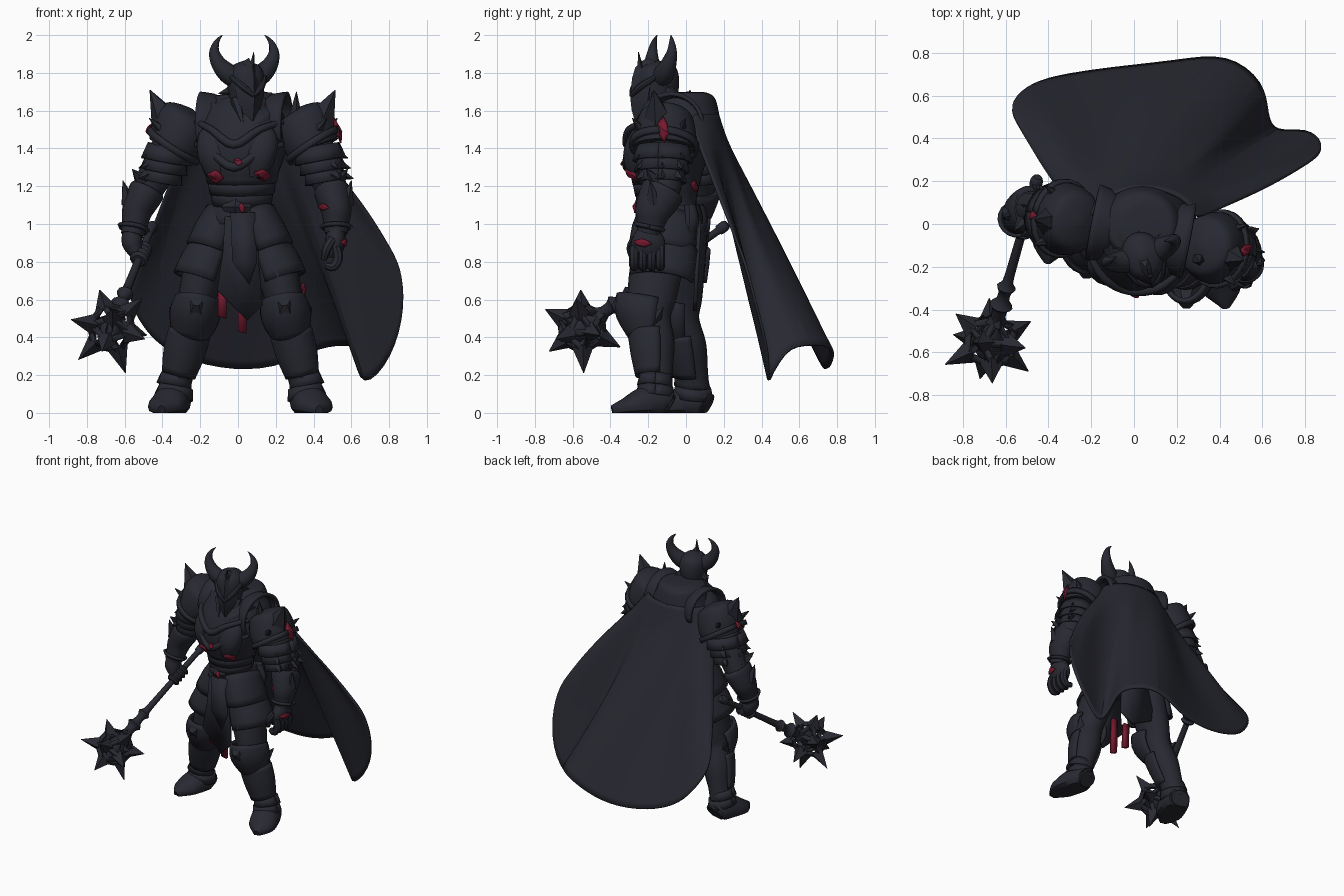
import bpy, bmesh, math, random
from mathutils import Matrix, Vector
from mathutils.bvhtree import BVHTree

random.seed(4)
cube = bpy.data.objects.get("Cube")
if cube:
    bpy.data.objects.remove(cube, do_unlink=True)


def material(name, color):
    mat = bpy.data.materials.new(name)
    mat.use_nodes = True
    mat.diffuse_color = color
    mat.node_tree.nodes["Principled BSDF"].inputs["Base Color"].default_value = color
    return mat


DARK = material("dark iron", (.021, .022, .031, 1))
RED = material("dark crimson", (.18, .01, .028, 1))
IDENT = Matrix.Identity(4)
parts = []


def build(name, verts, faces, M=IDENT, mat=DARK, solid=0, sub=0):
    """Mesh object from points, kept above the ground."""
    pts = [M @ Vector(v) for v in verts]
    me = bpy.data.meshes.new(name)
    me.from_pydata([(p.x, p.y, max(p.z, 0)) for p in pts], [], faces)
    bm = bmesh.new()
    bm.from_mesh(me)
    bmesh.ops.recalc_face_normals(bm, faces=bm.faces)
    bm.to_mesh(me)
    bm.free()
    me.materials.append(mat)
    ob = bpy.data.objects.new(name, me)
    bpy.context.collection.objects.link(ob)
    if sub:
        ob.modifiers.new("Smooth", 'SUBSURF').levels = sub
        ob.modifiers["Smooth"].render_levels = sub
    if solid:
        mod = ob.modifiers.new("Thickness", 'SOLIDIFY')
        mod.thickness, mod.offset = solid, 0
    parts.append(ob)
    return ob


def spline(rows, k):
    """Rounded path through rings of (x, y, z, width, depth)."""
    out, last = [], len(rows) - 1
    for i in range(last):
        quad = [rows[max(0, min(last, i + j))] for j in (-1, 0, 1, 2)]
        for s in range(k):
            t = s / k
            out.append([.5 * (2*b + (c-a)*t + (2*a-5*b+4*c-d)*t*t + (3*b-a-3*c+d)*t**3)
                        for a, b, c, d in zip(*quad)])
    return out + [list(rows[-1])]


def loft(name, rows, M=IDENT, n=18, k=4, arc=None, solid=0):
    """Elliptical sections along a path; an arc in degrees leaves an open plate."""
    rings = spline([tuple(r) if len(r) == 5 else (*r, r[3]) for r in rows], k)
    cols = n + 1 if arc else n
    a0, a1 = arc or (0, 360)
    verts, faces = [], []
    for i, r in enumerate(rings):
        d = (Vector(rings[min(i+1, len(rings)-1)][:3]) - Vector(rings[max(i-1, 0)][:3])).normalized()
        u = (d.cross(Vector((0, 0, 1))) if abs(d.y) > .8 else Vector((0, 1, 0)).cross(d)).normalized()
        v = d.cross(u)
        for j in range(cols):
            t = math.radians(a0 + (a1 - a0) * j / n)
            verts.append(Vector(r[:3]) + u*math.cos(t)*max(r[3], .002) + v*math.sin(t)*max(r[4], .002))
    for i in range(len(rings) - 1):
        for j in range(n):
            p, q = i*cols + j, i*cols + (j+1) % cols
            faces.append((p, q, q + cols, p + cols))
    if not arc:
        faces += [tuple(range(n)), tuple(range(len(verts) - n, len(verts)))]
    return build(name, verts, faces, M, DARK, solid)


def spike(name, base, tip, r, M=IDENT, n=5):
    return loft(name, [(*base, r), (*tip, .001)], M, n, 1)


def slab(name, outline, y0, lean, mat=DARK, solid=.02):
    """Flat hanging panel drawn in x and z, leaning forward below the belt."""
    verts = [(x, y0 - lean * (1 - z), z) for x, z in outline]
    return build(name, verts, [tuple(range(len(verts)))], IDENT, mat, solid)


def patch(name, origin, aim, w, h):
    """Thin crimson chip draped over the first surfaces met along aim."""
    origin, aim = Vector(origin), Vector(aim)
    side = aim.cross(Vector((0, 0, 1)))

    def depth(p):
        return min([hit[3] for hit in (t.ray_cast(p, aim) for t in trees) if hit[0]], default=2)
    middle = depth(origin)
    verts = [origin + aim * (middle - .006)]
    for scale in (.5, 1):
        for a, b in ((0, 1), (.7, .4), (1, -.3), (.2, -1), (-.6, -.5), (-1, .4)):
            p = origin + side*w*a*scale + Vector((0, 0, h*b*scale))
            verts.append(p + aim * (max(middle - .04, min(middle + .04, depth(p))) - .006))
    faces = []
    for i in range(6):
        j = (i + 1) % 6
        faces += [(0, i + 1, j + 1), (i + 1, i + 7, j + 7, j + 1)]
    build(name, verts, faces, IDENT, RED, solid=.008)


# Frames: twisted torso, turned head, staggered legs
T = Matrix.Translation((.03, -.045, 0)) @ Matrix.Rotation(math.radians(-11), 4, 'Z')
H = Matrix.Translation((.04, -.15, 0)) @ Matrix.Rotation(math.radians(18), 4, 'Z')
FLIP = Matrix.Diagonal((-1, 1, 1, 1))
SIDES = (("left", IDENT), ("right", FLIP))
back_shear = Matrix.Translation((.025, .215, 0))
back_shear[1][2] = -.13

# Torso, belly lames, belt and chest trim
loft("torso", [(0, -.03, .86, .13, .12), (0, -.03, .98, .17, .15), (0, -.04, 1.1, .145, .14),
               (0, -.05, 1.2, .17, .17), (0, -.06, 1.32, .215, .21), (0, -.05, 1.43, .245, .22),
               (0, -.03, 1.54, .23, .18), (0, 0, 1.62, .16, .14)], T, 28)
for i in range(3):
    z = 1.1 + .06 * i
    loft("belly_lame", [(0, -.045, z, .15 + .014*i, .16 + .013*i), (0, -.05, z + .07, .158 + .016*i, .167 + .015*i)],
         T, 24, 2, (170, 370), solid=.015)
loft("belt", [(0, -.04, 1.0, .18, .17), (0, -.04, 1.03, .185, .175), (0, -.04, 1.08, .172, .165),
              (0, -.04, 1.1, .16, .155)], T, 24)
loft("buckle", [(0, -.19, 1.02, .02, .02), (0, -.2, 1.09, .085, .04), (0, -.19, 1.16, .02, .02)], T, 4, 1)
for name, z, drop in (("breastplate_edge", 1.38, .08), ("collar_edge", 1.5, .08)):
    loft(name, [(-.23, -.12, z + .04, .015), (-.13, -.235, z, .02), (0, -.27, z - drop, .024),
                (.13, -.235, z, .02), (.23, -.12, z + .04, .015)], T, 10)
for name, M in SIDES:
    loft(name + "_chest_plate", [(.1, -.19, 1.25, .055, .05), (.115, -.19, 1.36, .095, .08),
                                 (.11, -.17, 1.46, .1, .06), (.09, -.12, 1.53, .04, .03)], T @ M, 16)
    loft(name + "_hip_pouch", [(.12, .09, .96, .05, .03), (.12, .1, 1.02, .055, .04), (.11, .09, 1.1, .04, .03)], T @ M, 10)

# Neck scarf with a tall back collar
loft("collar", [(.035, -.005, 1.42, .26, .2), (.04, -.005, 1.52, .225, .19), (.04, -.005, 1.61, .19, .175),
                (.045, -.005, 1.67, .165, .155), (.045, -.005, 1.695, .12, .115), (.045, -.005, 1.7, .06, .06)], IDENT, 28)
loft("scarf_fold", [(-.13, -.1, 1.62, .03), (-.06, -.2, 1.56, .035), (.03, -.25, 1.5, .04),
                    (.13, -.22, 1.55, .035), (.2, -.12, 1.62, .03)], IDENT, 10)
loft("neck", [(.04, -.07, 1.5, .09), (.045, -.13, 1.68, .08)], k=1)

# Horned helmet
loft("helmet", [(0, -.03, 1.53, .04, .06), (0, -.02, 1.61, .072, .095), (0, -.005, 1.7, .09, .115),
                (0, 0, 1.78, .098, .115), (0, 0, 1.835, .075, .09), (0, 0, 1.865, .01, .01)], H, 22)
loft("visor", [(0, -.09, 1.49, .015, .02), (0, -.08, 1.6, .055, .065), (0, -.075, 1.7, .08, .075),
               (0, -.05, 1.8, .07, .08), (0, -.02, 1.86, .02, .04)], H, 4, 2)
spike("brow_crest", (0, -.09, 1.78), (.01, -.11, 1.91), .025, H, 4)
for name, M in SIDES:
    loft(name + "_horn", [(.05, 0, 1.77, .055), (.1, .005, 1.8, .054), (.145, .015, 1.85, .042),
                          (.166, .025, 1.91, .028), (.15, .03, 1.965, .014), (.118, .035, 2.0, .002)], H @ M, 12)
    loft(name + "_brow", [(0, -.145, 1.68, .012), (.055, -.11, 1.73, .018), (.1, -.02, 1.79, .012)], H @ M, 8)
    spike(name + "_cheek_guard", (.065, -.04, 1.66), (.05, -.13, 1.5), .035, H @ M)
    spike(name + "_ear_fin", (.07, .03, 1.71), (.125, .08, 1.69), .03, H @ M)

# Pauldrons, lames and upper arms
for name, M in SIDES:
    P = T @ M
    loft(name + "_pauldron", [(.375, 0, 1.4, .14, .165), (.355, 0, 1.45, .15, .17), (.325, 0, 1.53, .15, .155),
                              (.295, 0, 1.585, .12, .12), (.28, 0, 1.61, .01, .01)], P, 24)
    loft(name + "_pauldron_rim", [(.385, 0, 1.4, .15, .175), (.365, 0, 1.43, .155, .175)], P, 24, 1, (0, 360), solid=.022)
    loft(name + "_shoulder_fin", [(.14, .01, 1.51, .14), (.18, .01, 1.52, .16), (.23, .01, 1.52, .17)], P, 20, 2, (80, 300), solid=.022)
    spike(name + "_shoulder_spike", (.39, -.02, 1.5), (.5, -.03, 1.71), .11, P)
    for y in (-.1, .09):
        spike(name + "_pauldron_thorn", (.4, y, 1.48), (.48, y * 1.5, 1.56), .04, P)
    for i in range(3):
        x, z, r = .4 + .015 * i, 1.35 - .055 * i, .13 - .012 * i
        loft(name + "_arm_lame", [(x + .015, 0, z - .02, r, r + .025), (x, 0, z + .06, r - .02, r)], P, 20, 1, (0, 360), solid=.015)
        for y in (-.09, .02, .1):
            spike(name + "_lame_point", (x + .1 - abs(y) * .3, y, z + .02), (x + .17 - abs(y) * .6, y * 1.3, z), .03, P, 4)
spike("inner_shoulder_spike", (.29, -.06, 1.56), (.3, -.08, 1.7), .04, T)

ARMS = {"left": [(.37, -.11, 1.5), (.43, -.11, 1.34), (.49, -.11, 1.2), (.52, -.17, 1.08), (.52, -.2, .95)],
        "right": [(-.31, .02, 1.5), (-.39, .05, 1.34), (-.47, .07, 1.2), (-.53, .05, 1.08), (-.56, .01, .94)]}
for name, path in ARMS.items():
    s = 1 if name == "left" else -1
    loft(name + "_arm", [(*p, r) for p, r in zip(path, (.1, .1, .085, .08, .05))])
    a, b, c = (Vector(p) for p in path[2:])
    loft(name + "_bracer", [(*c, .06), (*b.lerp(c, .5), .07, .08), (*b, .083, .1),
                            (*a.lerp(b, .2), .095, .115), (*a.lerp(b, .1), .07)])
    loft(name + "_bracer_rim", [(*b.lerp(c, .8), .07), (*b.lerp(c, .68), .083)], k=1, arc=(0, 360), solid=.015)
    spike(name + "_elbow_spike", a + Vector((s*.03, -.04, .02)), a + Vector((s*.09, -.1, .09)), .05)
    spike(name + "_bracer_spike", b + Vector((s*.05, 0, .03)), b + Vector((s*.08, -.02, .15)), .045)

# Loosely closed left hand
loft("left_palm", [(.52, -.2, .97, .045, .06), (.515, -.2, .91, .055, .09), (.505, -.2, .85, .045, .085), (.5, -.2, .82, .03, .06)])
for i in range(4):
    y = -.275 + .046 * i
    loft("left_finger", [(.52, y, .88, .026), (.53, y, .82, .026), (.505, y, .775, .025), (.465, y + .01, .78, .018)], n=8)
loft("left_thumb", [(.5, -.27, .92, .026), (.47, -.29, .87, .025), (.455, -.28, .81, .015)], n=8)

# Mace: shaft, grip fingers, caged spiked head
POMMEL, C = Vector((-.45, .22, 1.0)), Vector((-.67, -.55, .45))
SHAFT = ((0, .02), (.02, .03), (.06, .028), (.08, .02), (.5, .022), (.64, .026), (.67, .045),
         (.7, .03), (.75, .032), (.78, .055), (.81, .035), (1, .03))
loft("mace_shaft", [(*POMMEL.lerp(C, t), r) for t, r in SHAFT], n=12, k=2)
for i in range(4):
    t = .235 + .034 * i
    loft("right_finger", [(*POMMEL.lerp(C, t + o), r) for o, r in ((-.017, .035), (0, .05), (.017, .035))], n=12, k=2)
loft("right_palm", [(-.56, .01, .96, .05), (-.56, .01, .9, .055, .065), (-.535, 0, .84, .035, .05)])
bm = bmesh.new()
bmesh.ops.create_icosphere(bm, subdivisions=1, radius=.13)
turn = Matrix.Translation(C) @ (C - POMMEL).to_track_quat('Z', 'Y').to_matrix().to_4x4()
corners = [v.co.copy() for v in bm.verts]
cage = build("mace_cage", corners, [tuple(v.index for v in f.verts) for f in bm.faces], turn)
bm.free()
cage.modifiers.new("Bars", 'WIREFRAME').thickness = .04
for p in corners:
    spike("mace_spike", turn @ (p * .85), turn @ (p * random.uniform(1.6, 1.95)), .055, n=4)
loft("mace_core", [(*C.lerp(POMMEL, t), r) for t, r in ((.12, .03), (0, .06), (-.12, .03))], n=10)

# Legs, knees, boots and hip plates
for name, M in SIDES:
    L = M if name == "left" else back_shear @ M
    loft(name + "_leg", [(.12, -.1, 1.0, .09, .13), (.19, -.15, .8, .115, .14), (.24, -.18, .62, .1, .13),
                         (.265, -.19, .5, .095, .11), (.3, -.17, .36, .1, .11), (.335, -.16, .22, .08, .09),
                         (.36, -.16, .1, .075, .085)], L, 20)
    loft(name + "_knee_plate", [(.285, -.2, .39, .08, .09), (.265, -.2, .47, .115, .14), (.25, -.2, .54, .125, .17),
                                (.24, -.19, .6, .11, .17)], L, 16, 2, (165, 375), solid=.02)
    loft(name + "_knee_cap", [(.26, -.27, .43, .02, .03), (.25, -.3, .52, .07, .07), (.245, -.38, .59, .03, .03)], L, 6, 2)
    spike(name + "_knee_wing", (.34, -.18, .48), (.39, -.12, .56), .05, L, 4)
    loft(name + "_greave", [(.34, -.17, .2, .082, .09), (.31, -.175, .32, .103, .11), (.28, -.18, .43, .105, .12)],
         L, 16, 3, (160, 380), solid=.018)
    for z, r in ((.17, .088), (.11, .097)):
        loft(name + "_ankle_band", [(.365, -.165, z - .03, r, r), (.352, -.16, z + .03, r - .015, r - .01)],
             L, 16, 1, (0, 360), solid=.015)
    loft(name + "_boot", [(.35, -.09, .04, .07, .06), (.36, -.13, .06, .09, .09), (.385, -.22, .05, .1, .09),
                          (.415, -.31, .03, .09, .055), (.43, -.39, .01, .02, .03)], L, 16)
    hips = IDENT if name == "left" else Matrix.Translation((.02, .07, 0)) @ M
    for i in range(2):
        x, z = .22 - .05 * i, .7 + .16 * i
        loft(name + "_hip_plate", [(x, -.13, z, .14 - .02*i, .165), (x - .035, -.115, z + .1, .13 - .02*i, .165),
                                   (x - .075, -.09, z + .19, .105 - .01*i, .15)], hips, 18, 2, (240, 440), solid=.018)

# Hanging cloth panels and crimson straps
slab("front_panel", [(-.07, 1.04), (.1, 1.04), (.11, .8), (.13, .57), (.05, .49), (-.11, .65), (-.08, .85)], -.245, .06)
slab("front_panel_overlay", [(-.04, 1.06), (.09, 1.06), (.1, .8), (.06, .68), (-.03, .8)], -.26, .06)
slab("back_panel", [(-.13, 1.02), (.16, 1.02), (.16, .6), (.05, .54), (-.11, .62)], .07, .05)
for x, z in ((-.085, .5), (.02, .42)):
    slab("crimson_strap", [(x - .023, .69), (x + .023, .69), (x + .025, z), (x - .02, z + .01)], -.18, .03, RED, .025)

# Swept cape: clasp row, shoulder row, then falling to an uneven hem
HEM = [(.86, .32, .78), (.89, .37, .57), (.82, .45, .29), (.65, .42, .1), (.62, .52, .35), (.61, .66, .36),
       (.44, .8, .36), (.2, .76, .23), (-.1, .73, .23), (-.38, .69, .32), (-.51, .64, .46), (-.59, .55, .62)]
rows = [[], []]
for j in range(len(HEM)):
    t = math.radians(8 + 164 * j / 11)
    rows[0].append(Vector((.045 + .25*math.cos(t), .0 + .17*math.sin(t), 1.58)))
    rows[1].append(Vector((.05 + .32*math.cos(t), .03 + .18*math.sin(t), 1.45)))
for i in range(1, 8):
    t = i / 7
    fold = .035 * math.sin(math.pi * t)
    rows.append([a.lerp(Vector(h), t) + Vector((fold * (j < 3), fold * math.sin(j * 2.1), 0))
                 for j, (a, h) in enumerate(zip(rows[1], HEM))])
w = len(HEM)
build("cape", [p for r in rows for p in r],
      [(i*w + j, i*w + j + 1, i*w + w + j + 1, i*w + w + j) for i in range(len(rows) - 1) for j in range(w - 1)],
      solid=.014, sub=2)

# Crimson marks
bpy.context.view_layer.update()
graph = bpy.context.evaluated_depsgraph_get()
trees = [BVHTree.FromObject(ob, graph) for ob in parts]
BACKWARD, INWARD, OUTWARD = (0, 1, 0), (-1, 0, 0), (1, 0, 0)
patch("chest_mark", (0, -2, 1.33), BACKWARD, .022, .02)
patch("belt_mark", (.02, -2, 1.085), BACKWARD, .016, .028)
patch("right_rib_mark", (-.12, -2, 1.25), BACKWARD, .042, .036)
patch("left_rib_mark", (.13, -2, 1.26), BACKWARD, .045, .03)
patch("left_shoulder_mark", (2, -.12, 1.5), INWARD, .03, .07)
patch("right_shoulder_mark", (-2, .04, 1.5), OUTWARD, .02, .03)
patch("bracer_mark", (.45, -2, 1.09), BACKWARD, .028, .018)
patch("hand_mark", (2, -.23, .9), INWARD, .05, .022)
patch("thigh_mark", (.345, -2, .66), BACKWARD, .012, .03)
patch("back_mark", (2, .045, 1.2), INWARD, .015, .03)

# Soft shading with crisp edges
bpy.ops.object.select_all(action='DESELECT')
for ob in parts:
    ob.select_set(True)
bpy.context.view_layer.objects.active = parts[0]
bpy.ops.object.shade_smooth_by_angle(angle=math.radians(38))
